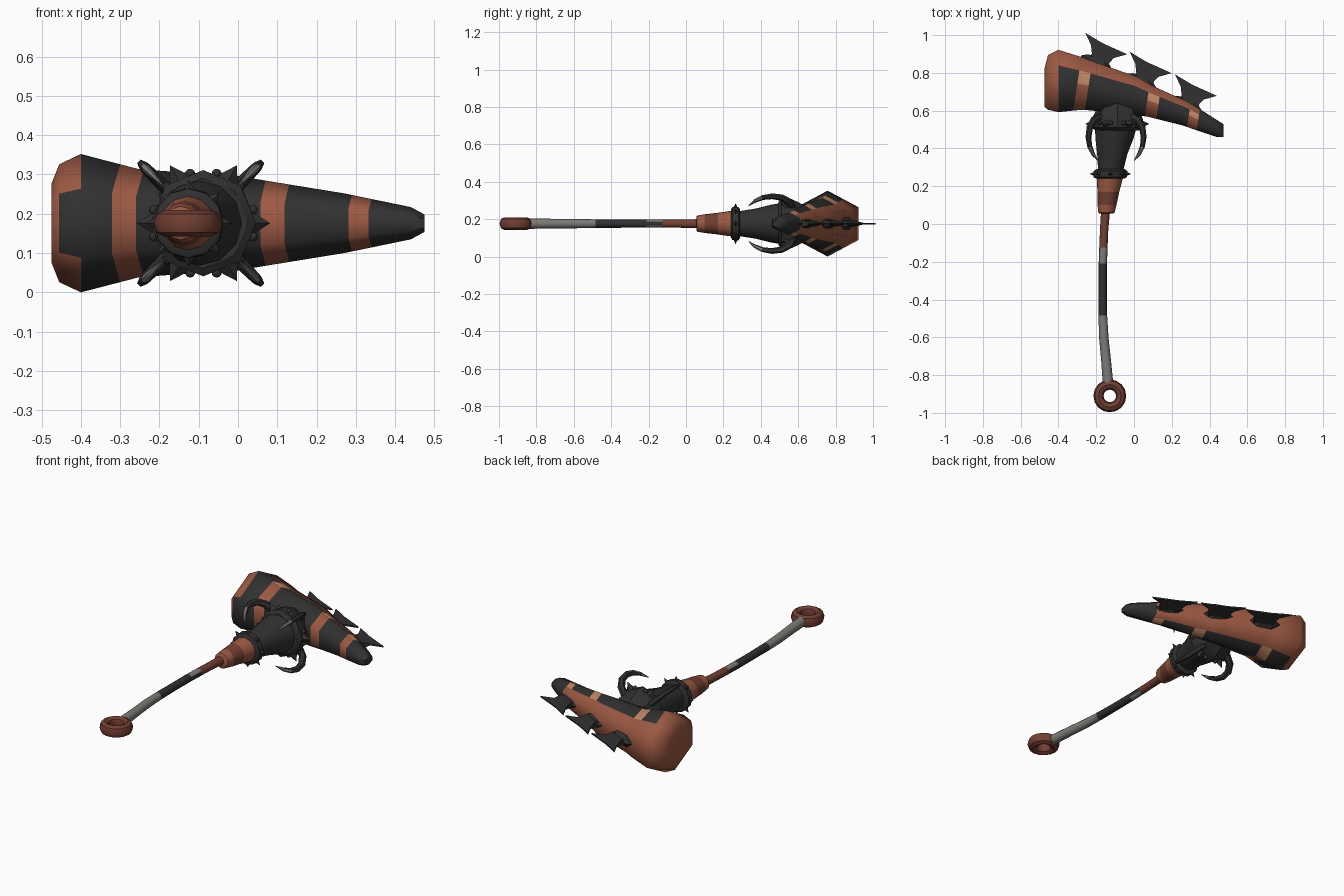
import bpy, bmesh, math
from mathutils import Vector, Matrix

if "Cube" in bpy.data.objects:
    bpy.data.objects.remove(bpy.data.objects["Cube"], do_unlink=True)

Z = 0.176  # height of the weapon's middle plane


def material(name, colour):
    m = bpy.data.materials.new(name)
    m.use_nodes = True
    m.diffuse_color = (*colour, 1)
    bsdf = m.node_tree.nodes["Principled BSDF"]
    bsdf.inputs["Base Color"].default_value = (*colour, 1)
    bsdf.inputs["Roughness"].default_value = 0.8
    return m


MATS = [material("charcoal", (0.03, 0.03, 0.031)),
        material("rust", (0.33, 0.1, 0.055)),
        material("dark_rust", (0.17, 0.05, 0.033)),
        material("tan", (0.55, 0.25, 0.13)),
        material("steel_grey", (0.21, 0.2, 0.185))]
BLACK, RUST, DARK, TAN, GREY = range(5)


def finish(name, bm, colour=BLACK, angle=40):
    """Turn a bmesh into an object; colour is an index or a rule on a face."""
    bmesh.ops.recalc_face_normals(bm, faces=bm.faces)
    bm.normal_update()
    for f in bm.faces:
        f.material_index = colour(f) if callable(colour) else colour
    mesh = bpy.data.meshes.new(name)
    bm.to_mesh(mesh)
    bm.free()
    for m in MATS:
        mesh.materials.append(m)
    ob = bpy.data.objects.new(name, mesh)
    bpy.context.collection.objects.link(ob)
    bpy.ops.object.select_all(action="DESELECT")
    bpy.context.view_layer.objects.active = ob
    ob.select_set(True)
    if angle:
        bpy.ops.object.shade_smooth_by_angle(angle=math.radians(angle))
    return ob


def ring(centre, a, b, ra, rb, sides, hexagon=False):
    pts = []
    for k in range(sides):
        t = 2 * math.pi * k / sides
        # every other point of a hexagon ring is the middle of a side
        s = math.cos(math.pi / 6) if hexagon and k % 2 == 0 else 1
        pts.append(Vector(centre) + s * (a * ra * math.cos(t) + b * rb * math.sin(t)))
    return pts


def loft(rings):
    bm = bmesh.new()
    loops = [[bm.verts.new(p) for p in r] for r in rings]
    n = len(loops[0])
    for lo, hi in zip(loops, loops[1:]):
        for k in range(n):
            bm.faces.new((lo[k], lo[(k + 1) % n], hi[(k + 1) % n], hi[k]))
    bm.faces.new(loops[0])
    bm.faces.new(loops[-1])
    return bm


X, Y, UP = Vector((1, 0, 0)), Vector((0, 1, 0)), Vector((0, 0, 1))


def along_y(stations, sides=12):
    """Lathe-like body along the shaft from (x, y, radius) stations."""
    return loft([ring((x, y, Z), X, UP, r, r, sides) for x, y, r in stations])


# Head: tapering hexagonal horn; stations of x, y, half depth, half height
HEAD = [(-.475, .72, .10, .10), (-.455, .75, .145, .15), (-.40, .757, .165, .176),
        (-.25, .735, .13, .137), (0, .68, .1, .12), (.085, .65, .082, .106),
        (.27, .585, .064, .076), (.44, .505, .045, .041), (.475, .495, .033, .022)]
STRIPES = [(-.30, -.24), (.07, .13), (.29, .34)]


def head_at(x):
    for p, q in zip(HEAD, HEAD[1:]):
        if x <= q[0]:
            t = (x - p[0]) / (q[0] - p[0])
            return [u + (v - u) * t for u, v in zip(p, q)]


cuts = sorted({s[0] for s in HEAD} | {e for s in STRIPES for e in s})
head_rings = []
for x in cuts:
    hx, hy, depth, height = head_at(x)
    slant = Vector((.15 if abs(x) < .38 else 0, 1, 0))
    head_rings.append(ring((hx, hy, Z), slant, UP, depth / .866, height, 12, True))


def head_colour(f):
    c = f.calc_center_median()
    axis = head_at(max(-.474, min(.474, c.x)))
    dy, dz = (c.y - axis[1]) / axis[2], (c.z - Z) / axis[3]
    x = c.x - .15 * (c.y - axis[1])
    if x < -.41:
        return RUST
    stripe = any(a < x < b for a, b in STRIPES)
    if dy > .5 and x < .36:                    # rusty back
        return RUST
    if stripe:
        return TAN if dy > 0 and abs(dz) > .6 else RUST
    return BLACK


finish("hammer_head", loft(head_rings), head_colour, 65)

# Back fins: flared blades on dark sockets along the back
along = Vector((.9, -.43, 0))
out = Vector((.43, .9, 0))
PROFILE = [(-.06, -.03), (-.045, .03), (-.07, .07), (-.125, .115), (-.02, .105),
           (.125, .108), (.07, .06), (.06, .03), (.065, -.03)]
for i, (bx, by) in enumerate([(-.195, .855), (.04, .755), (.28, .635)]):
    base = Vector((bx, by, Z))
    bm = bmesh.new()
    sides = []
    for s in (-1, 1):
        sides.append([bm.verts.new(base + along * u + out * v
                                   + UP * s * (.016 if v < .05 else .004))
                      for u, v in PROFILE])
        bm.faces.new(sides[-1])
    n = len(PROFILE)
    for k in range(n):
        bm.faces.new((sides[0][k], sides[0][(k + 1) % n],
                      sides[1][(k + 1) % n], sides[1][k]))
    finish(f"back_fin_{i + 1}", bm, BLACK, 0)
    socket = loft([ring(base + out * d, along, UP, w, h, 6)
                   for d, w, h in ((-.05, .095, .045), (.0, .09, .036), (.02, .06, .02))])
    finish(f"fin_socket_{i + 1}", socket, BLACK, 0)

# Shaft: slightly bowed rod with painted sections
SHAFT = [(-.137, -.85, .028), (-.148, -.72, .026), (-.16, -.60, .025), (-.165, -.485, .023),
         (-.166, -.34, .022), (-.165, -.21, .022), (-.162, -.125, .022),
         (-.158, -.03, .022), (-.15, .08, .024)]


def shaft_colour(f):
    y = f.calc_center_median().y
    if y > -.125:
        return DARK
    if y < -.485 or (y > -.21 and abs(f.normal.z) > .5):
        return GREY
    return BLACK


finish("shaft", along_y(SHAFT), shaft_colour)

# Pommel ring at the end of the shaft
bm = bmesh.new()
vs = [[bm.verts.new((-.128 + (.06 + .027 * math.cos(p)) * math.cos(t),
                     -.91 + (.06 + .027 * math.cos(p)) * math.sin(t),
                     Z + .034 * math.sin(p)))
       for p in (math.tau * j / 8 for j in range(8))]
      for t in (math.tau * i / 16 for i in range(16))]
for i in range(16):
    for j in range(8):
        k, m = (i + 1) % 16, (j + 1) % 8
        bm.faces.new((vs[i][j], vs[k][j], vs[k][m], vs[i][m]))
finish("pommel_ring", bm, DARK)

# Rusty sleeve, spiked band, neck and collar
finish("sleeve", along_y([(-.147, .055, .036), (-.146, .06, .043), (-.143, .1, .05),
                          (-.136, .17, .058), (-.127, .245, .069)]),
       lambda f: DARK if .1 < f.calc_center_median().y < .17 else RUST)
finish("spiked_band", along_y([(-.126, .24, .075), (-.126, .248, .088),
                               (-.125, .28, .09), (-.124, .29, .075)]))
finish("neck", along_y([(-.124, .28, .066), (-.115, .37, .08), (-.104, .45, .1),
                        (-.095, .52, .112)]))
COLLAR = Vector((-.088, .53, Z))
finish("collar", along_y([(-.09, .495, .115), (-.089, .51, .135), (-.088, .555, .135),
                          (-.087, .6, .115), (-.085, .66, .08)], 8), BLACK, 30)


def radial(angle):
    return Vector((math.cos(angle), 0, math.sin(angle)))


def spikes(name, centre, count, start, radius, length, width):
    """Ring of four-sided spikes pointing away from the shaft."""
    bm = bmesh.new()
    for k in range(count):
        d = radial(math.tau * k / count + start)
        side = d.cross(Y)
        tip = bm.verts.new(centre + d * (radius + length))
        feet = [bm.verts.new(p) for p in
                ring(centre + d * (radius - .015), side, Y, width, width * .75, 4)]
        bm.faces.new(feet)
        for j in range(4):
            bm.faces.new((feet[j], feet[(j + 1) % 4], tip))
    finish(name, bm, BLACK, 0)


spikes("collar_spikes", COLLAR, 6, 0, .13, .04, .035)
spikes("band_spikes", Vector((-.125, .265, Z)), 8, 0, .088, .022, .022)

# Rivets around the collar
bm = bmesh.new()
for k in range(12):
    d = radial(math.tau * (k + .5) / 12)
    bmesh.ops.create_uvsphere(bm, u_segments=8, v_segments=5, radius=.013,
                              matrix=Matrix.Translation(COLLAR + d * .13 + Y * .005))
finish("collar_rivets", bm)

# Four curved claws reaching back along the neck; radius, y, thickness
CLAW = [(.115, .565, .024), (.165, .55, .022), (.197, .51, .02), (.207, .46, .018),
        (.197, .41, .015), (.172, .37, .011), (.135, .335, .002)]
for k in range(4):
    d = radial(math.pi / 4 + k * math.pi / 2)
    side = d.cross(Y)
    pts = [Vector((-.095, y, Z)) + d * r for r, y, w in CLAW]
    rings = []
    for j, p in enumerate(pts):
        tangent = (pts[min(j + 1, len(pts) - 1)] - pts[max(j - 1, 0)]).normalized()
        w = CLAW[j][2]
        rings.append(ring(p, side, tangent.cross(side), w * .7, w, 6))
    finish(f"claw_{k + 1}", loft(rings),
           lambda f: GREY if f.calc_center_median().y < .39 else BLACK)
